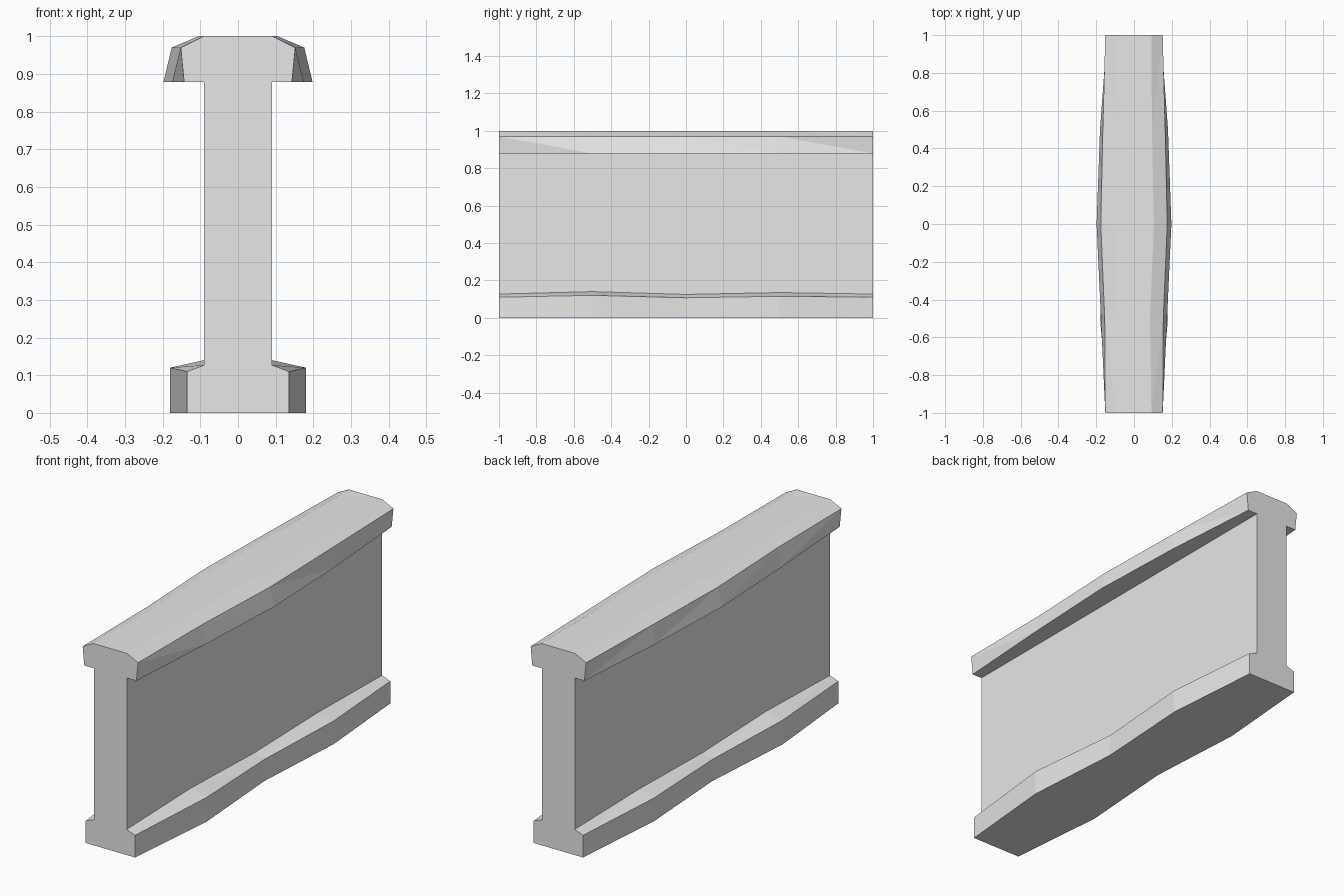
import bpy
import bmesh

cube = bpy.data.objects.get("Cube")
if cube:
    bpy.data.objects.remove(cube, do_unlink=True)

grey = bpy.data.materials.new("light_grey")
grey.use_nodes = True
grey.diffuse_color = (0.8, 0.8, 0.8, 1)
grey.node_tree.nodes["Principled BSDF"].inputs["Base Color"].default_value = (0.8, 0.8, 0.8, 1)

STATIONS = (-1, -0.5, 0, 0.5, 1)


def loft(name, sections):
    """Join half profiles (bottom to top), mirrored in x, along the stations."""
    bm = bmesh.new()
    rings = []
    for y, half in zip(STATIONS, sections):
        right = [bm.verts.new((x, y, z)) for x, z in half]
        left = [bm.verts.new((-x, y, z)) for x, z in reversed(half)]
        rings.append(right + left)
    count = len(rings[0])
    half_count = count // 2
    for a, b in zip(rings, rings[1:]):
        for i in range(count):
            j = (i + 1) % count
            # Diagonals run from the upper near corner to the lower far corner
            if i < half_count - 1:
                bm.faces.new((a[i], b[i], a[j]))
                bm.faces.new((b[i], b[j], a[j]))
            elif half_count <= i < count - 1:
                bm.faces.new((a[i], b[j], a[j]))
                bm.faces.new((a[i], b[i], b[j]))
            else:
                bm.faces.new((a[i], b[i], b[j], a[j]))
    bm.faces.new(rings[0])
    bm.faces.new(rings[-1])
    bmesh.ops.recalc_face_normals(bm, faces=bm.faces)
    mesh = bpy.data.meshes.new(name)
    bm.to_mesh(mesh)
    bm.free()
    mesh.materials.append(grey)
    obj = bpy.data.objects.new(name, mesh)
    bpy.context.collection.objects.link(obj)


# Flat wall panel
WALL = 0.09
loft("wall_panel", [[(WALL, 0), (WALL, 0.88)]] * len(STATIONS))

# Base trim with a sloped, wavy top edge: width, outer height, height at the wall
base = [(0.135, 0.11, 0.127), (0.18, 0.12, 0.14), (0.145, 0.107, 0.125),
        (0.175, 0.115, 0.135), (0.135, 0.11, 0.127)]
loft("base_trim", [[(w, 0), (w, outer), (WALL, inner)] for w, outer, inner in base])

# Bevelled coping that bulges at the middle: lower, shoulder and top widths
cap = [(0.143, 0.152, 0.092), (0.175, 0.155, 0.085), (0.198, 0.176, 0.105),
       (0.18, 0.165, 0.095), (0.143, 0.152, 0.092)]
loft("top_coping", [[(low, 0.878), (mid, 0.97), (top, 1)] for low, mid, top in cap])
